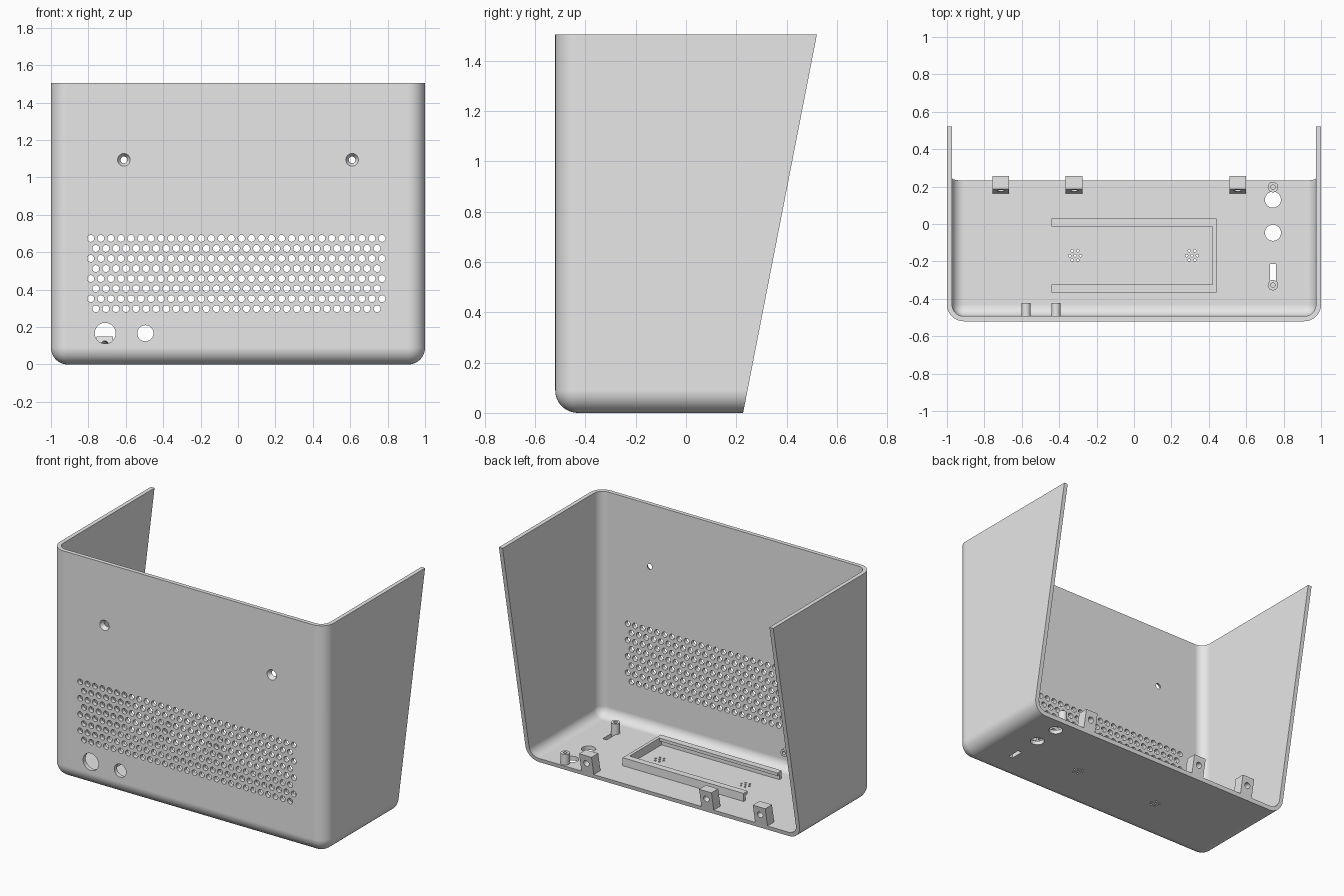
import bpy, bmesh, math
from mathutils import Matrix, Vector

cube = bpy.data.objects.get("Cube")
if cube:
    bpy.data.objects.remove(cube, do_unlink=True)

WALL, RADIUS, FRONT, TOP = 0.027, 0.09, -0.52, 1.505
SLOPE, BACK = 0.195, 0.227


def back(z):
    return BACK + SLOPE * z


grey = bpy.data.materials.new("light grey plastic")
grey.use_nodes = True
grey.diffuse_color = (0.8, 0.8, 0.8, 1)
grey.node_tree.nodes["Principled BSDF"].inputs["Base Color"].default_value = (0.8, 0.8, 0.8, 1)


def make(name, bm):
    bmesh.ops.recalc_face_normals(bm, faces=bm.faces[:])
    mesh = bpy.data.meshes.new(name)
    bm.to_mesh(mesh)
    bm.free()
    mesh.materials.append(grey)
    obj = bpy.data.objects.new(name, mesh)
    bpy.context.collection.objects.link(obj)
    return obj


def activate(obj):
    bpy.ops.object.select_all(action='DESELECT')
    obj.select_set(True)
    bpy.context.view_layer.objects.active = obj


def smooth(obj):
    activate(obj)
    bpy.ops.object.shade_smooth_by_angle(angle=math.radians(30))


def cut(obj, cutter):
    cutter.hide_render = True
    mod = obj.modifiers.new("cut", 'BOOLEAN')
    mod.operation, mod.solver, mod.object = 'DIFFERENCE', 'EXACT', cutter
    activate(obj)
    bpy.ops.object.modifier_apply(modifier=mod.name)
    bpy.data.objects.remove(cutter, do_unlink=True)


def add_box(bm, lo, hi):
    lo, hi = Vector(lo), Vector(hi)
    size = hi - lo
    bmesh.ops.create_cube(bm, size=1, matrix=Matrix.Translation((lo + hi) / 2) @ Matrix.Diagonal((*size, 1)))


def rounded_box(lo, hi, radius):
    """Box with rounded front, side and bottom edges, square at its top and back."""
    bm = bmesh.new()
    add_box(bm, lo, hi)
    edges = [e for e in bm.edges
             if not all(abs(v.co.y - hi[1]) < 1e-4 for v in e.verts)
             and not all(abs(v.co.z - hi[2]) < 1e-4 for v in e.verts)]
    bmesh.ops.bevel(bm, geom=edges, offset=radius, offset_type='OFFSET',
                    segments=10, profile=0.5, affect='EDGES')
    return bm


def add_cylinder(bm, pos, r1, r2, depth, sides=24, tilt=0.0):
    m = Matrix.Translation(pos) @ Matrix.Rotation(tilt, 4, 'X')
    bmesh.ops.create_cone(bm, cap_ends=True, segments=sides, radius1=r1, radius2=r2, depth=depth, matrix=m)


def prism(name, profile, x0, x1):
    """Extrude a (y, z) profile along x."""
    bm = bmesh.new()
    face = bm.faces.new([bm.verts.new((x0, y, z)) for y, z in profile])
    out = bmesh.ops.extrude_face_region(bm, geom=[face])
    bmesh.ops.translate(bm, vec=(x1 - x0, 0, 0),
                        verts=[g for g in out["geom"] if isinstance(g, bmesh.types.BMVert)])
    return make(name, bm)


def standoff(name, pos, radius, bore, tilt=0.0):
    """Turned post with a blind screw hole."""
    bm = bmesh.new()
    profile = [(radius, 0), (radius, 0.072), (bore, 0.072), (bore, 0.012), (0, 0.012)]
    verts = [bm.verts.new((r, 0, z)) for r, z in profile]
    edges = [bm.edges.new(pair) for pair in zip(verts, verts[1:])]
    bmesh.ops.spin(bm, geom=verts + edges, cent=(0, 0, 0), axis=(0, 0, 1),
                   angle=2 * math.pi, steps=28, use_merge=True)
    bmesh.ops.remove_doubles(bm, verts=bm.verts[:], dist=1e-5)
    bm.transform(Matrix.Translation(pos) @ Matrix.Rotation(tilt, 4, 'X'))
    smooth(make(name, bm))


# Shell: rounded tray with an open top and a slanted open back
outer = rounded_box((-1, FRONT, 0), (1, 0.9, TOP), RADIUS)
bmesh.ops.bisect_plane(outer, geom=outer.verts[:] + outer.edges[:] + outer.faces[:],
                       plane_co=(0, BACK, 0), plane_no=(0, 1, -SLOPE), clear_outer=True)
bmesh.ops.holes_fill(outer, edges=[e for e in outer.edges if e.is_boundary], sides=0)
shell = make("case_shell", outer)
inner = rounded_box((WALL - 1, FRONT + WALL, WALL), (1 - WALL, 1.2, 2), RADIUS - WALL)
cut(shell, make("cavity_cutter", inner))

# Holes in the front: vent grid, countersunk screws, two control holes
holes = bmesh.new()
pitch = 0.0537
quarter = math.pi / 2
mid_y = FRONT + WALL / 2
for row in range(8):
    odd = row % 2
    for col in range(30 - odd):
        x = -0.787 + (col + odd / 2) * pitch
        add_cylinder(holes, (x, mid_y, 0.674 - row * pitch), 0.0185, 0.0185, 0.06, 16, quarter)
for side in (-1, 1):
    add_cylinder(holes, (side * 0.61, -0.5065, 1.094), 0.012, 0.04, 0.047, 24, quarter)
for x, r in ((-0.71, 0.056), (-0.495, 0.043)):
    add_cylinder(holes, (x, mid_y, 0.167), r, r, 0.06, 32, quarter)

# Holes in the floor: two round openings, a slot and two small clusters
for y in (0.13, -0.047):
    add_cylinder(holes, (0.743, y, WALL / 2), 0.043, 0.043, 0.06, 32)
add_box(holes, (0.728, -0.305, -0.02), (0.758, -0.215, 0.05))
for x in (-0.315, 0.31):
    spots = [(0, 0)] + [(0.029 * math.cos(k * math.pi / 3), 0.029 * math.sin(k * math.pi / 3)) for k in range(6)]
    for dx, dy in spots:
        add_cylinder(holes, (x + dx, -0.169 + dy, WALL / 2), 0.007, 0.007, 0.06, 12)
cut(shell, make("hole_cutter", holes))
smooth(shell)
weighted = shell.modifiers.new("flat walls", 'WEIGHTED_NORMAL')
weighted.keep_sharp = True

# Screw blocks along the rear floor edge, flush with the slanted back
low, high, depth = WALL - 0.002, 0.15, 0.07
for i, x in enumerate((-0.712, -0.32, 0.555)):
    block = prism(f"rear_screw_block_{i + 1}",
                  [(back(low) - depth, low), (back(low), low), (back(high), high), (back(high) - depth, high)],
                  x - 0.045, x + 0.045)
    bore = bmesh.new()
    add_cylinder(bore, (x, back(0.1) - depth / 2, 0.1), 0.02, 0.02, 0.2, 24, quarter - math.atan(SLOPE))
    cut(block, make("bore_cutter", bore))
    smooth(block)

# Floor and front wall standoffs
for i, y in enumerate((0.197, -0.327)):
    standoff(f"floor_standoff_{i + 1}", (0.743, y, WALL - 0.002), 0.028, 0.012)
for i, x in enumerate((-0.577, -0.417)):
    standoff(f"front_standoff_{i + 1}", (x, FRONT + WALL - 0.002, 0.167), 0.024, 0.011, -quarter)

# Sliding board holder: two lipped rails and an end stop
rail_top, lip = 0.08, 0.06
for name, y, inward in (("rear_rail", 0.03, -1), ("front_rail", -0.366, 1)):
    wall_y, lip_y = y + inward * 0.021, y + inward * 0.043
    prism(name, [(y, low), (wall_y, low), (wall_y, lip), (lip_y, lip), (lip_y, rail_top), (y, rail_top)], -0.441, 0.421)
prism("rail_end_stop", [(-0.366, low), (0.03, low), (0.03, rail_top), (-0.366, rail_top)], 0.42, 0.441)
